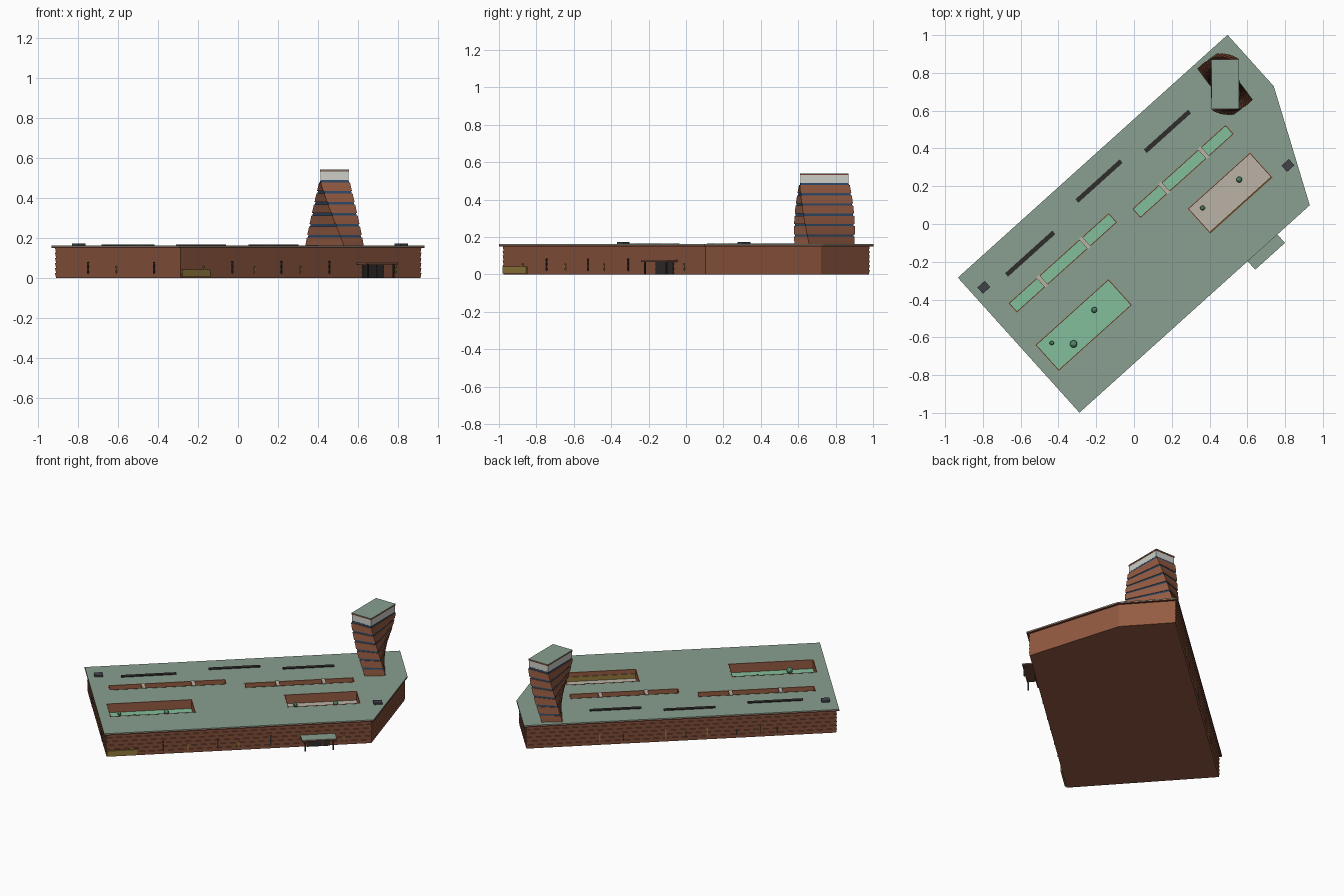
import bpy, bmesh, math
from mathutils import Matrix, Vector

if "Cube" in bpy.data.objects:
    bpy.data.objects.remove(bpy.data.objects["Cube"])

ANGLE = math.radians(42)   # long axis of the building; most parts use this local u,v frame


def mat(name, r, g, b):
    m = bpy.data.materials.new(name)
    m.diffuse_color = (r, g, b, 1)
    m.use_nodes = True
    m.node_tree.nodes["Principled BSDF"].inputs["Base Color"].default_value = m.diffuse_color
    return m


BRICK = mat("brick", .30, .105, .055)
TRIM = mat("trim", .17, .055, .035)
ROOF = mat("roof_green", .25, .35, .28)
LAWN = mat("lawn", .23, .52, .33)
SAND = mat("sand", .50, .45, .38)
DARK = mat("dark", .03, .025, .025)
METAL = mat("grey_metal", .05, .055, .065)
GOLD = mat("gold", .28, .19, .045)
BLUE = mat("blue_glass", .03, .07, .14)
WHITE = mat("pale_band", .62, .62, .58)
BUSH = mat("bush", .10, .28, .17)


def add(name, bm, material, rot=ANGLE):
    bmesh.ops.recalc_face_normals(bm, faces=bm.faces[:])
    me = bpy.data.meshes.new(name)
    bm.to_mesh(me)
    bm.free()
    ob = bpy.data.objects.new(name, me)
    ob.rotation_euler.z = rot
    me.materials.append(material)
    bpy.context.collection.objects.link(ob)
    return ob


def boxes(name, specs, material):
    """Boxes given as (u0, u1, v0, v1, z0, z1)."""
    bm = bmesh.new()
    for u0, u1, v0, v1, z0, z1 in specs:
        m = Matrix.Translation(((u0 + u1) / 2, (v0 + v1) / 2, (z0 + z1) / 2)) @ \
            Matrix.Diagonal((u1 - u0, v1 - v0, z1 - z0, 1))
        bmesh.ops.create_cube(bm, size=1, matrix=m)
    return add(name, bm, material)


def loft(name, rings, material, rot=ANGLE):
    """Skin through rings of 3D points and cap both ends."""
    bm = bmesh.new()
    vs = [[bm.verts.new(p) for p in r] for r in rings]
    n = len(vs[0])
    for a, b in zip(vs, vs[1:]):
        for i in range(n):
            j = (i + 1) % n
            bm.faces.new((a[i], a[j], b[j], b[i]))
    bm.faces.new(vs[0])
    bm.faces.new(vs[-1])
    return add(name, bm, material, rot)


def slab(name, outlines, z0, z1, material):
    """Flat plate with holes: the first outline is the edge, the rest are cut out."""
    cu = bpy.data.curves.new(name, 'CURVE')
    cu.dimensions = '2D'
    cu.fill_mode = 'BOTH'
    cu.extrude = (z1 - z0) / 2
    for pts in outlines:
        sp = cu.splines.new('POLY')
        sp.points.add(len(pts) - 1)
        for p, (x, y) in zip(sp.points, pts):
            p.co = (x, y, 0, 1)
        sp.use_cyclic_u = True
    cu.materials.append(material)
    ob = bpy.data.objects.new(name, cu)
    ob.location.z = (z0 + z1) / 2
    ob.rotation_euler.z = ANGLE
    bpy.context.collection.objects.link(ob)
    bpy.ops.object.select_all(action='DESELECT')
    ob.select_set(True)
    bpy.context.view_layer.objects.active = ob
    bpy.ops.object.convert(target='MESH')
    for f in bpy.context.object.data.polygons:
        f.use_smooth = False


def rect(u0, u1, v0, v1, d=0):
    return [(u0 + d, v0 + d), (u1 - d, v0 + d), (u1 - d, v1 - d), (u0 + d, v1 - d)]


def inset(pts, d):
    out = []
    for i, p in enumerate(pts):
        a, b, c = Vector(pts[i - 1]), Vector(p), Vector(pts[(i + 1) % len(pts)])
        e, f = (b - a).normalized(), (c - b).normalized()
        n, m = Vector((-e.y, e.x)), Vector((-f.y, f.x))
        out.append(tuple(b + (n + m) * (d / (1 + n.dot(m)))))
    return out


FOOT = [(-.883, -.549), (.758, -.549), (1.038, .047), (1.038, .413), (-.883, .413)]
COURTS = {
    "lawn_court": ((-.817, -.295, -.312, -.126), LAWN),
    "sand_court": ((.265, .71, -.308, -.13), SAND),
    "west_strip_court": ((-.775, -.06, .066, .133), LAWN),
    "east_strip_court": ((.046, .712, 0, .066), LAWN),
}
holes = [rect(*c) for c, _ in COURTS.values()]

# walls in slightly flared courses
rings = []
COURSES, TOP = 6, .152
for k in range(COURSES):
    for z, d in ((k, .017), (k + 1, .013)):
        rings.append([(x, y, z * TOP / COURSES) for x, y in inset(FOOT, d)])
body = loft("brick_walls", rings, BRICK)
bm = bmesh.new()
bm.from_mesh(body.data)
lid = [f for f in bm.faces if min(v.co.z for v in f.verts) > TOP - .001]
bmesh.ops.delete(bm, geom=lid, context='FACES_ONLY')
bm.to_mesh(body.data)
bm.free()

# roof plate with a dark edge below
slab("roof_edge", [FOOT] + holes, .15, .157, TRIM)
slab("roof", [FOOT] + holes, .157, .162, ROOF)

# sunken courts
FLOOR = .105
for name, (c, m) in COURTS.items():
    slab(name + "_walls", [rect(*c), rect(*c, .005)], FLOOR - .005, .1635, BRICK)
    boxes(name + "_floor", [(*c, FLOOR - .01, FLOOR)], m)
boxes("court_gold_wall", [(.27, .705, -.303, -.299, FLOOR, .135)], GOLD)

# bridges over the strip courts
boxes("bridges", [(u - .011, u + .011, v - .002, v + .07, .152, .166)
                  for u, v in ((-.564, .066), (-.26, .066), (.246, 0), (.526, 0))], SAND)

# round bushes, placed in world x, y
bm = bmesh.new()
for x, y, r in ((-.21, -.455, .016), (-.32, -.635, .02), (-.435, -.63, .012),
                (.363, .085, .013), (.557, .235, .016)):
    bmesh.ops.create_icosphere(bm, subdivisions=2, radius=r,
                               matrix=Matrix.Translation((x, y, FLOOR + r)))
add("bushes", bm, BUSH, 0)

# roof lights and vents
boxes("roof_lights", [(u0, u1, v - .012, v + .012, .16, .167)
                      for u0, u1, v in ((-.682, -.345, .251), (-.143, .172, .293),
                                        (.302, .617, .246))], DARK)
boxes("roof_vents", [(u - .026, u + .026, v - .022, v + .022, .16, .173)
                     for u, v in ((-.815, .283), (.813, -.315))], METAL)

# slit windows on three walls
slits = []
for i, u in enumerate((-.71, -.52, -.37, -.19, -.062, .133, .58)):
    slits.append((u - .004, u + .004, -.539, -.53, .02, .085 if i % 2 else .06))
for i, v in enumerate((.154, -.056, -.34)):
    slits.append((-.873, -.86, v - .004, v + .004, .02, .06 if i % 2 else .08))
for i, u in enumerate((.574, .43, .173, .049, -.08, -.26, -.41, -.506)):
    slits.append((u - .004, u + .004, .39, .403, .02, .06 if i % 2 else .085))
boxes("gold_slit_windows", slits[::2], GOLD)
boxes("dark_slit_windows", slits[1::2], DARK)

# low gold panel at the front corner
boxes("gold_panel", [(-.862, -.675, -.543, -.53, .005, .042)], GOLD)

# entrance with canopy and posts
boxes("entrance_doors", [(.355, .445, -.539, -.53, 0, .066), (.45, .495, -.539, -.53, 0, .066)], DARK)
boxes("canopy", [(.315, .527, -.609, -.53, .067, .074)], TRIM)
boxes("canopy_top", [(.315, .527, -.609, -.53, .074, .077)], ROOF)
boxes("canopy_posts", [(u - .004, u + .004, -.602, -.594, 0, .068) for u in (.335, .507)], DARK)

# twisting tower
Z0, Z1, STEP = .155, .49, .055


def tower_ring(z, d=0):
    t = max(0, min(1, (z - .16) / (Z1 - .16)))
    a = math.radians(39) * (1 - t)
    w, l = .063 + .011 * t - d, .155 - .022 * t - d
    c, s = math.cos(a), math.sin(a)
    return [(.482 + x * c - y * s, .74 + x * s + y * c, z)
            for x, y in ((-w, -l), (w, -l), (w, l), (-w, l))]


for k in range(6):
    z = .16 + STEP * k
    loft(f"tower_floor_{k + 1}", [tower_ring(z if k else Z0), tower_ring(z + .022), tower_ring(z + .043)], BRICK, 0)
    loft(f"tower_glass_{k + 1}", [tower_ring(z + .043, .004), tower_ring(z + STEP, .004)], BLUE, 0)


def cap(name, z0, z1, d, material):
    loft(name, [[(x, y, z) for x, y in rect(.41, .555, .61, .87, d)] for z in (z0, z1)], material, 0)


cap("tower_pale_band", .49, .531, .002, WHITE)
cap("tower_cap_edge", .531, .538, 0, TRIM)
cap("tower_roof", .538, .541, 0, ROOF)
